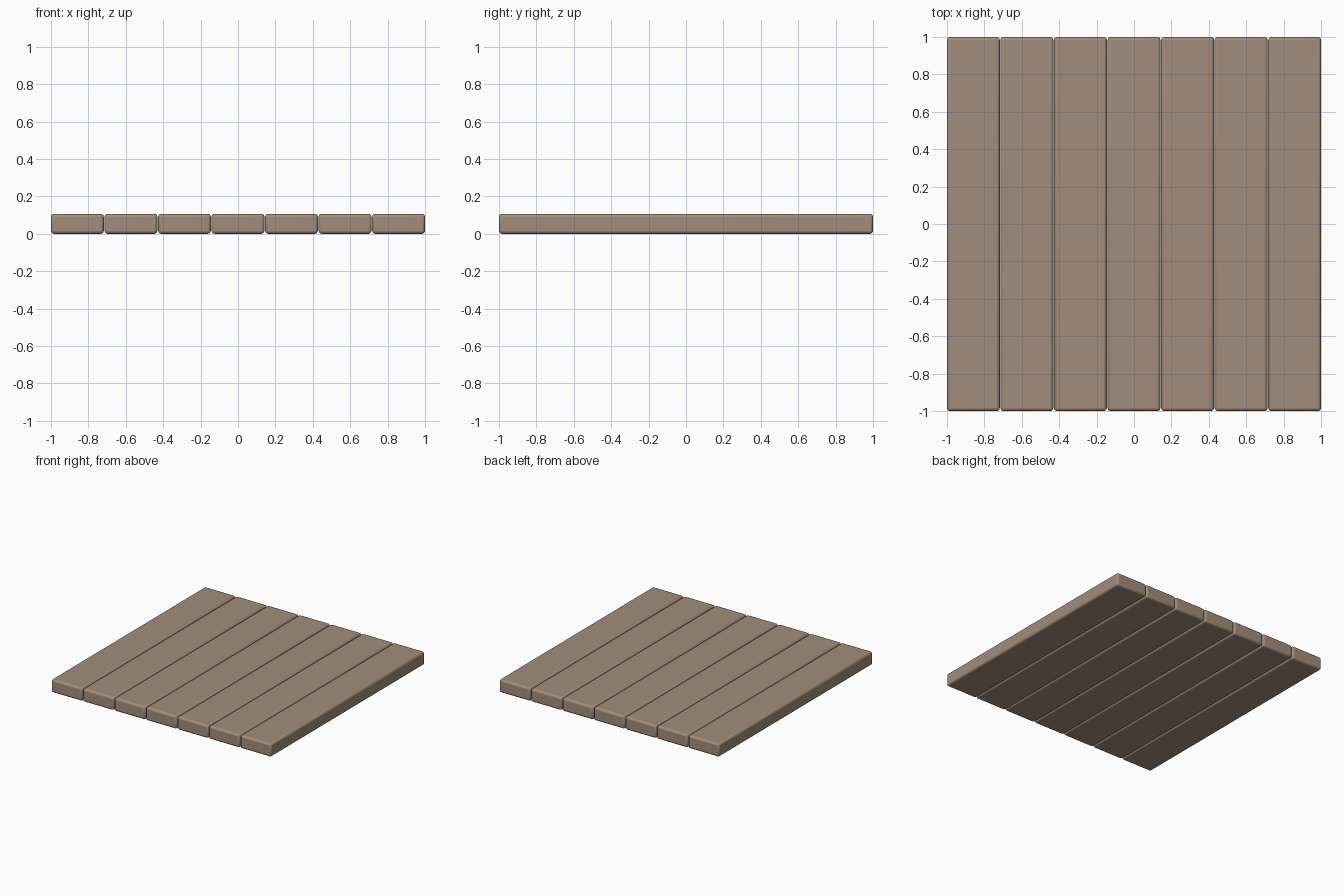
import bpy

if "Cube" in bpy.data.objects:
    bpy.data.objects.remove(bpy.data.objects["Cube"])

COUNT = 7
GAP = 0.004
LENGTH = 2.0
THICK = 0.107
WIDTH = (2.0 - GAP * (COUNT - 1)) / COUNT

wood = bpy.data.materials.new("wood")
wood.diffuse_color = (0.36, 0.27, 0.20, 1)
wood.use_nodes = True
wood.node_tree.nodes["Principled BSDF"].inputs["Base Color"].default_value = wood.diffuse_color


def plank(index):
    """One floor board with softly rounded edges."""
    x = -1 + WIDTH / 2 + index * (WIDTH + GAP)
    bpy.ops.mesh.primitive_cube_add(size=1, location=(x, 0, THICK / 2))
    ob = bpy.context.object
    ob.name = f"plank_{index + 1}"
    ob.scale = (WIDTH, LENGTH, THICK)
    bpy.ops.object.transform_apply(location=False, rotation=False, scale=True)
    bevel = ob.modifiers.new("rounded_edges", 'BEVEL')
    bevel.width = 0.016
    bevel.segments = 3
    ob.data.materials.append(wood)
    bpy.ops.object.shade_smooth_by_angle(angle=0.6)


# Row of boards laid side by side
for i in range(COUNT):
    plank(i)
